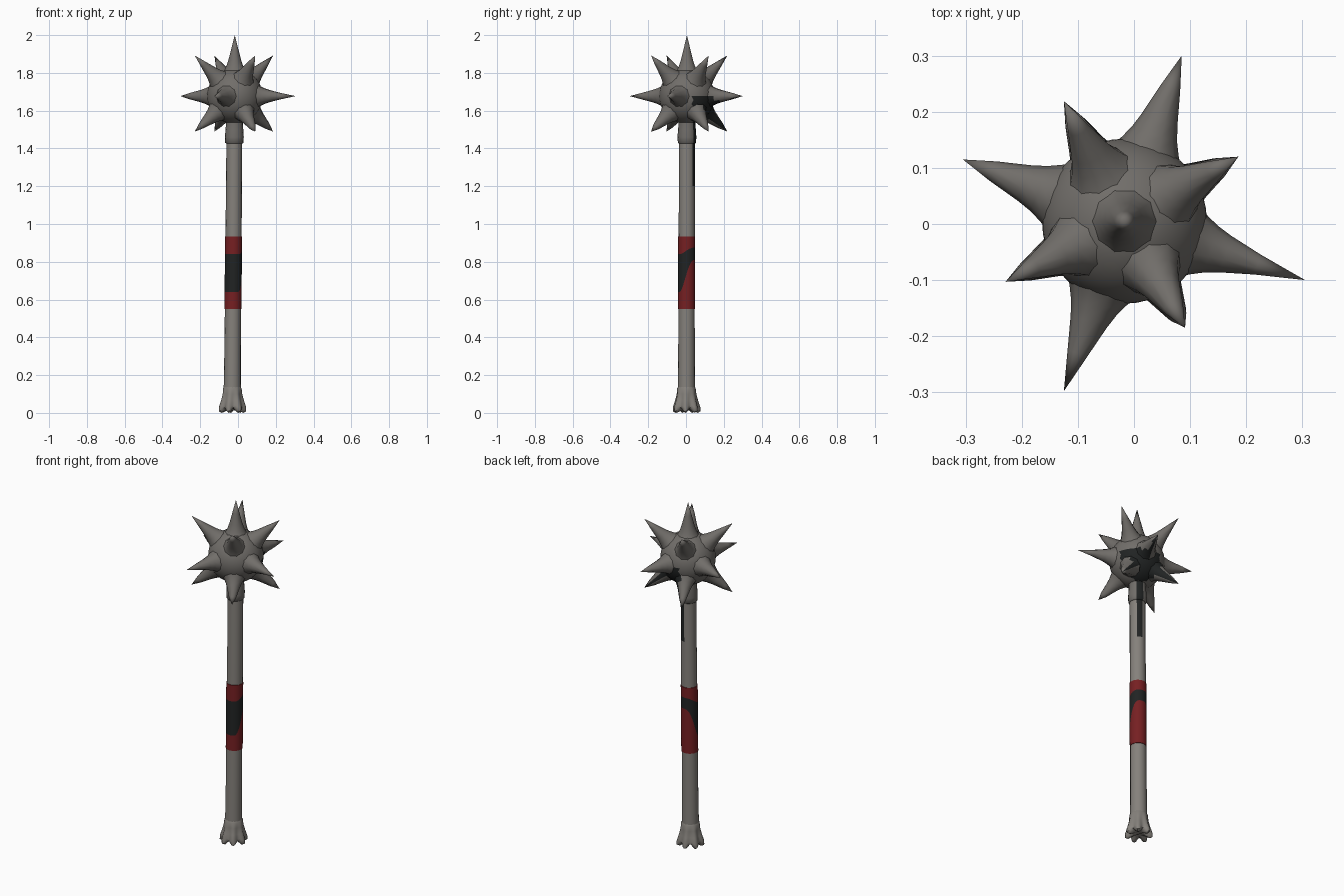
import bpy, bmesh, math
from mathutils import Vector, Matrix

if "Cube" in bpy.data.objects:
    bpy.data.objects.remove(bpy.data.objects["Cube"])


def mat(name, rgb):
    m = bpy.data.materials.new(name)
    m.diffuse_color = (*rgb, 1)
    m.use_nodes = True
    m.node_tree.nodes["Principled BSDF"].inputs["Base Color"].default_value = m.diffuse_color
    return m


WOOD = mat("pale grey", (0.235, 0.22, 0.2))
IRON = mat("iron grey", (0.165, 0.155, 0.143))
RED = mat("dark red", (0.18, 0.014, 0.016))
BLACK = mat("near black", (0.015, 0.017, 0.017))


def axis(z):
    """The handle leans very slightly in x."""
    return -0.031 + 0.008 * z, 0.002 + 0.002 * z


def finish(name, bm, mats, rule=None, angle=50):
    bmesh.ops.recalc_face_normals(bm, faces=bm.faces)
    bm.normal_update()
    if rule:
        for f in bm.faces:
            f.material_index = rule(f.calc_center_median(), f.normal)
    me = bpy.data.meshes.new(name)
    bm.to_mesh(me)
    bm.free()
    ob = bpy.data.objects.new(name, me)
    bpy.context.collection.objects.link(ob)
    for m in mats:
        me.materials.append(m)
    bpy.ops.object.select_all(action='DESELECT')
    ob.select_set(True)
    bpy.context.view_layer.objects.active = ob
    bpy.ops.object.shade_smooth_by_angle(angle=math.radians(angle))
    return ob


def lathe(rings, sides, cap=True):
    """Skin rings of (z, radius); either may be a function of the angle."""
    bm = bmesh.new()
    rows = []
    for z, r in rings:
        row = []
        for i in range(sides):
            a = 2 * math.pi * i / sides
            zz = z(a) if callable(z) else z
            rr = r(a) if callable(r) else r
            x, y = axis(zz)
            row.append(bm.verts.new((x + rr * math.cos(a), y + rr * math.sin(a), zz)))
        rows.append(row)
    for lo, hi in zip(rows, rows[1:]):
        for i in range(sides):
            j = (i + 1) % sides
            bm.faces.new((lo[i], lo[j], hi[j], hi[i]))
    if cap:
        bm.faces.new(rows[0][::-1])
        bm.faces.new(rows[-1])
    return bm


def streak(c, n):
    """Dark streak on the back right of the upper handle."""
    az = math.degrees(math.atan2(n.y, n.x))
    return 1 if c.z > 1.2 and 38 < az < 100 else 0


# Shaft, below and above the grip
finish("lower_shaft", lathe([(0.11, 0.046), (0.3, 0.044), (0.56, 0.043)], 16), [WOOD])
finish("upper_shaft", lathe([(0.92, 0.043), (1.2, 0.042), (1.44, 0.042)], 16),
       [WOOD, BLACK], streak)


# Grip: red wrap with a dark band that climbs and narrows toward the back
def climb(a):
    t = (math.cos(a - math.radians(75)) + 0.65) / 1.65
    t = min(max(t, 0), 1)
    return t * t * (3 - 2 * t)


def band_low(a):
    return 0.64 + 0.17 * climb(a)


def band_high(a):
    return 0.84 + 0.035 * climb(a)


grip = lathe([(0.55, 0.042), (0.551, 0.045), (band_low, 0.045), (band_high, 0.045),
              (0.934, 0.045), (0.935, 0.042)], 32)
grip.faces.ensure_lookup_table()
ob = finish("grip_wrap", grip, [RED, BLACK])
for p in ob.data.polygons:
    if 64 <= p.index < 96:
        p.material_index = 1


# Flared, lobed foot
def lobed(r, depth):
    return lambda a: r * (1 + depth * math.cos(7 * a + 0.6))


def scallop(z, h):
    return lambda a: z + h * (0.5 - 0.5 * math.cos(7 * a + 0.6))


finish("foot", lathe([(scallop(0.012, 0.01), lobed(0.03, 0.2)),
                      (scallop(0.0, 0.022), lobed(0.052, 0.16)),
                      (scallop(0.008, 0.02), lobed(0.067, 0.12)),
                      (scallop(0.03, 0.012), lobed(0.067, 0.11)),
                      (0.065, lobed(0.058, 0.08)),
                      (0.1, lobed(0.051, 0.04)),
                      (0.13, 0.049), (0.138, 0.044)], 56), [WOOD])

# Collar under the head
finish("collar", lathe([(1.425, 0.042), (1.43, 0.048), (1.46, 0.05), (1.5, 0.047),
                        (1.525, 0.045), (1.56, 0.045)], 16), [IRON, BLACK], streak)

# Spiked head: ball plus thirteen flared spikes
CENTRE = Vector((-0.017, 0.005, 1.677))


def add_spike(bm, tip):
    length = tip.length
    rot = tip.to_track_quat('Z', 'Y').to_matrix()
    prof = [(0.115, 0.07), (0.14, 0.054), (0.163, 0.043), (0.19, 0.034), (0.25, 0.0185)]
    sides = 10
    rows = [[bm.verts.new(CENTRE + rot @ Vector((r * math.cos(2 * math.pi * i / sides),
                                                 r * math.sin(2 * math.pi * i / sides), d)))
             for i in range(sides)] for d, r in prof]
    end = bm.verts.new(CENTRE + rot @ Vector((0, 0, length)))
    for lo, hi in zip(rows, rows[1:]):
        for i in range(sides):
            j = (i + 1) % sides
            bm.faces.new((lo[i], lo[j], hi[j], hi[i]))
    for i in range(sides):
        bm.faces.new((rows[-1][i], rows[-1][(i + 1) % sides], end))
    bm.faces.new(rows[0][::-1])


head = bmesh.new()
bmesh.ops.create_icosphere(head, subdivisions=4, radius=0.147,
                           matrix=Matrix.Translation(CENTRE))
tips = [(0, 0, 0.323)]
tips += [(0.102, 0.295, 0), (0.322, -0.105, 0), (-0.108, -0.303, 0), (-0.288, 0.11, 0)]
for z in (0.215, -0.188):
    tips += [(0.203, 0.115, z), (-0.108, 0.214, z), (-0.212, -0.108, z), (0.108, -0.19, z)]
for t in tips:
    add_spike(head, Vector(t))


def soot(c, n):
    """Dark underside on the back right of the head."""
    d = c - CENTRE
    hit = (d.z < 0 and d.y > 0.03 and 0.55 * d.x + 0.83 * d.y > 0.04
           and n.y > 0.05 and n.x > -0.25 and n.z < 0.35)
    return 1 if hit else 0


finish("spiked_head", head, [IRON, BLACK], soot)
